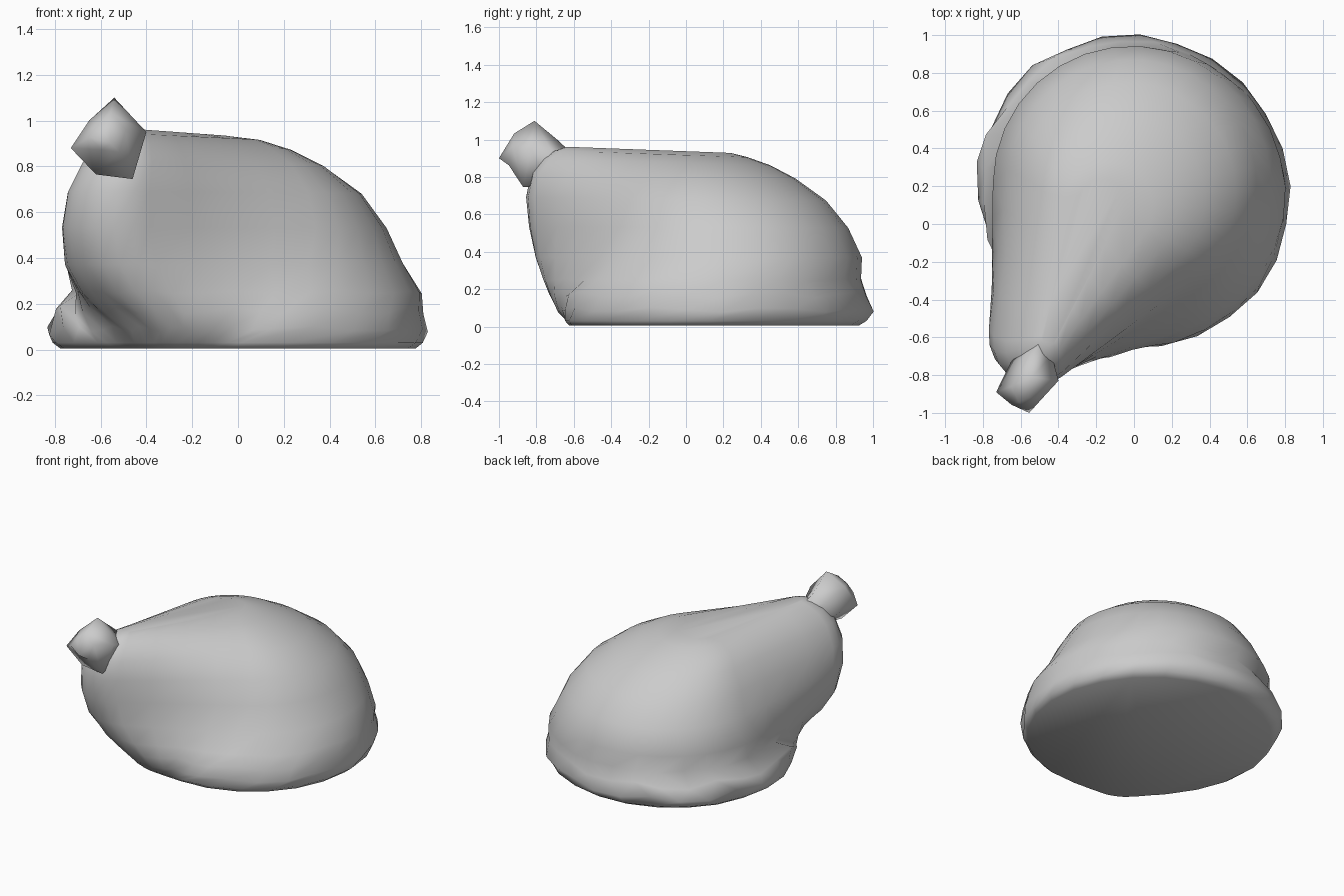
import bpy, bmesh, math, random
from mathutils import Vector

if "Cube" in bpy.data.objects:
    bpy.data.objects.remove(bpy.data.objects["Cube"])

random.seed(4)


def make_object(name, rings, tip=None, angle=85):
    """Skin closed rings of points into one smooth object."""
    bm = bmesh.new()
    loops = [[bm.verts.new(p) for p in ring] for ring in rings]
    n = len(loops[0])
    for a, b in zip(loops, loops[1:]):
        for i in range(n):
            j = (i + 1) % n
            bm.faces.new((a[i], a[j], b[j], b[i]))
    bm.faces.new(loops[0][::-1])
    if tip is None:
        bm.faces.new(loops[-1])
    else:
        t = bm.verts.new(tip)
        for i in range(n):
            bm.faces.new((loops[-1][i], loops[-1][(i + 1) % n], t))
    bmesh.ops.recalc_face_normals(bm, faces=bm.faces[:])
    me = bpy.data.meshes.new(name)
    bm.to_mesh(me)
    bm.free()
    ob = bpy.data.objects.new(name, me)
    bpy.context.collection.objects.link(ob)
    bpy.ops.object.select_all(action='DESELECT')
    ob.select_set(True)
    bpy.context.view_layer.objects.active = ob
    bpy.ops.object.shade_smooth_by_angle(angle=math.radians(angle))
    return ob


def teardrop(seat, back, n_big=22, n_small=8, n_side=3):
    """Outline around a big seat circle and a small backrest circle."""
    a, ra = Vector(seat[:2]), seat[2]
    b, rb = Vector(back[:2]), back[2]
    d = b - a
    axis = math.atan2(d.y, d.x)
    phi = math.acos(max(-1, min(1, (ra - rb) / d.length)))

    def arc(c, r, t0, t1, n):
        return [c + r * Vector((math.cos(t0 + (t1 - t0) * i / (n - 1)),
                                math.sin(t0 + (t1 - t0) * i / (n - 1)))) for i in range(n)]

    def between(p, q):
        return [p.lerp(q, i / (n_side + 1)) for i in range(1, n_side + 1)]

    big = arc(a, ra, axis + phi, axis + math.tau - phi, n_big)
    small = arc(b, rb, axis - phi, axis + phi, n_small)
    return big + between(big[-1], small[0]) + small + between(small[-1], big[0])


# Bag body: height, seat circle (x, y, r), backrest circle (x, y, r), ruffle depth
levels = [
    (0.005, (.00, .15, .76), (-.23, -.33, .27), .004),
    (0.03, (.00, .16, .79), (-.24, -.35, .28), .010),
    (0.09, (.00, .175, .81), (-.25, -.38, .30), .022),
    (0.17, (.00, .165, .79), (-.32, -.42, .30), .026),
    (0.25, (.04, .18, .75), (-.40, -.47, .29), .010),
    (0.37, (-.01, .205, .735), (-.48, -.53, .275), 0),
    (0.53, (-.01, .21, .66), (-.52, -.59, .25), 0),
    (0.68, (-.04, .17, .58), (-.52, -.63, .225), 0),
    (0.80, (-.08, .13, .455), (-.50, -.65, .18), 0),
    (0.87, (-.12, .10, .35), (-.48, -.64, .13), 0),
    (0.91, (-.14, .09, .24), (-.46, -.62, .08), 0),
    (0.93, (-.17, .12, .12), (-.45, -.60, .04), 0),
]
wide = Vector((1, -1)).normalized()
rings = []
for z, seat, back, ruffle in levels:
    ring = []
    spread = .04 * max(0, min(1, (.4 - z) / .2))    # hem is wider across the seat
    for i, p in enumerate(teardrop(seat, back)):
        out = (p - Vector((0, .15))).normalized()
        left = max(0, -out.x) if out.y > -.5 else 0  # the hem is most creased on the left
        wave = math.sin(i * 2.1 + z * 9) * random.uniform(.5, 1)
        q = p + out * wave * ruffle * (.35 + .8 * left)
        q += wide * wide.dot(p - Vector((0, .15))) * spread
        dz = math.sin(i * 1.9) * ruffle * (.6 + .5 * left) if z > .05 else 0
        tilt = .03 * (z / .93) ** 4 * (.2 - p.y) / .8
        ring.append((q.x, q.y, z + dz + tilt))
    rings.append(ring)
make_object("beanbag_body", rings, angle=75)

# Faceted knob at the top of the backrest: its widest ring, shrunk along the neck
collar = [Vector(p) for p in [(-.54, -.81, 1.10), (-.65, -.86, 1.0), (-.73, -.89, .88),
                              (-.62, -.87, .765), (-.46, -.87, .745), (-.40, -.83, .95)]]
mid = sum(collar, Vector()) / 6
knob = []
for centre, s in [((-.50, -.62, .84), .4), ((-.545, -.71, .865), .66), (mid, 1),
                  ((-.57, -.94, .94), .48)]:
    knob.append([Vector(centre) + (p - mid) * s for p in collar])
make_object("top_knob", knob, tip=(-.555, -1.0, .90), angle=100)
